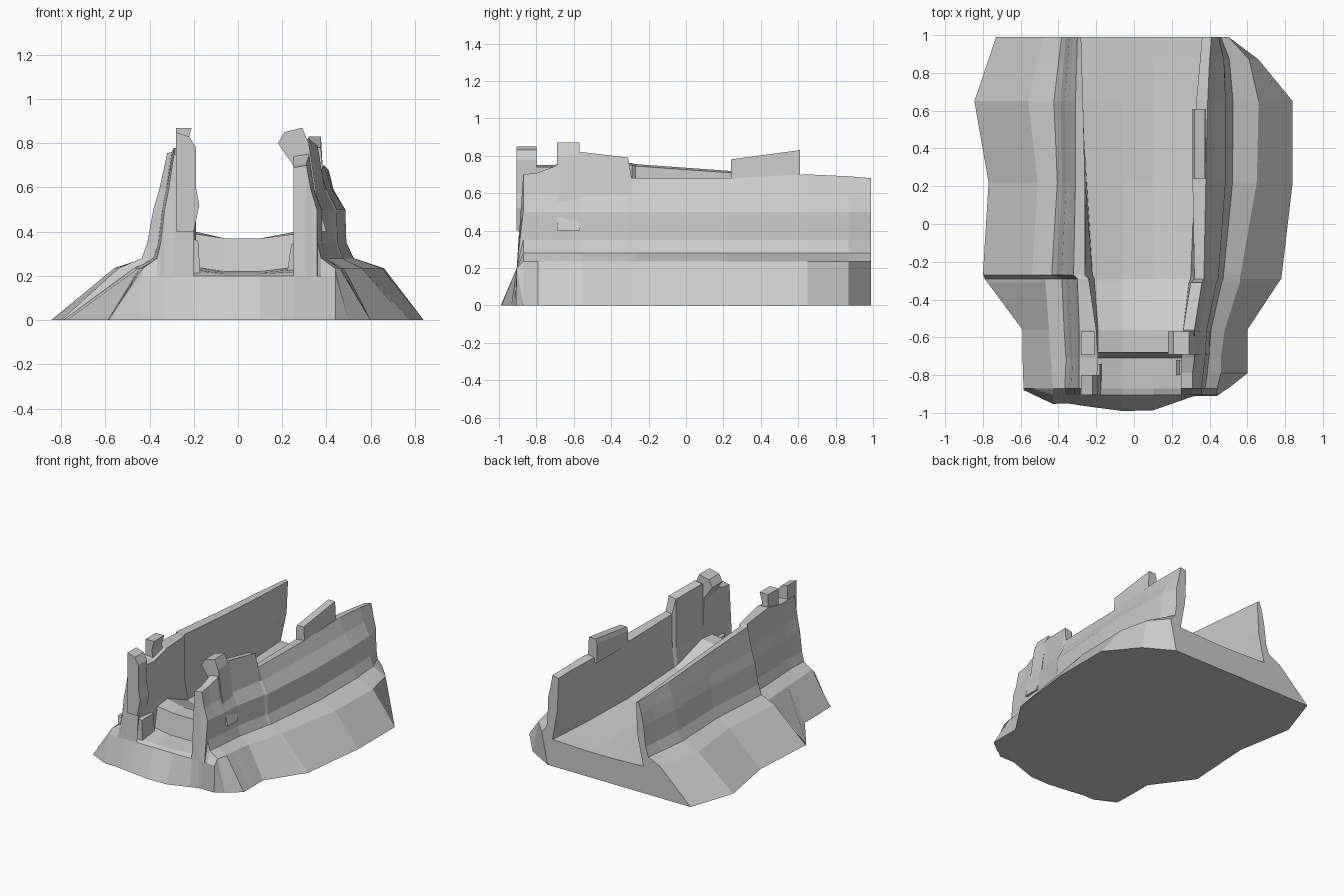
import bpy, bmesh

if "Cube" in bpy.data.objects:
    bpy.data.objects.remove(bpy.data.objects["Cube"])


def sample(table, y):
    """Interpolate a table of rows (y, values...) sorted from high to low."""
    if y >= table[0][0]:
        return table[0][1:]
    for a, b in zip(table, table[1:]):
        if y >= b[0]:
            t = (a[0] - y) / (a[0] - b[0])
            return [p + (q - p) * t for p, q in zip(a[1:], b[1:])]
    return table[-1][1:]


def finish(bm, name):
    bmesh.ops.recalc_face_normals(bm, faces=bm.faces)
    me = bpy.data.meshes.new(name)
    bm.to_mesh(me)
    bm.free()
    bpy.context.collection.objects.link(bpy.data.objects.new(name, me))


# Cliff walls: y, base x, ledge x, shoulder x, top outer x, top inner x, foot x, top z
LEFT = [
    (.99, -.73, -.48, -.36, -.30, -.28, -.34, .67),
    (.65, -.845, -.56, -.39, -.31, -.27, -.30, .69),
    (.22, -.77, -.51, -.38, -.31, -.26, -.25, .72),
    (-.27, -.80, -.54, -.41, -.32, -.26, -.22, .755),
    (-.29, -.79, -.47, -.36, -.30, -.24, -.21, .76),
    (-.56, -.59, -.45, -.35, -.29, -.20, -.19, .78),
    (-.71, -.59, -.44, -.34, -.29, -.19, -.19, .75),
    (-.87, -.585, -.43, -.35, -.29, -.20, -.22, .75),
]
RIGHT = [
    (.99, .45, .50, .45, .41, .36, .41, .68),
    (.87, .66, .61, .48, .40, .35, .39, .69),
    (.65, .84, .66, .49, .39, .33, .36, .70),
    (.22, .84, .65, .49, .38, .31, .32, .68),
    (-.29, .78, .56, .45, .37, .32, .30, .68),
    (-.31, .765, .56, .44, .36, .30, .29, .79),
    (-.56, .60, .48, .39, .32, .26, .26, .82),
    (-.71, .60, .46, .38, .32, .25, .26, .74),
    (-.79, .60, .46, .37, .31, .25, .26, .71),
    (-.87, .50, .44, .36, .31, .25, .27, .70),
]
# Valley floor: y, height at centre, height at the wall foot
FLOOR = [(.99, .19, .20), (.22, .20, .24), (-.29, .23, .28), (-.56, .37, .40),
         (-.68, .37, .39), (-.71, .22, .24), (-.87, .21, .22)]
# Ground outline of the front: x, y
FRONT = [(.60, -.79), (.44, -.91), (.32, -.91), (.09, -.99),
         (-.08, -.99), (-.35, -.95), (-.54, -.955), (-.59, -.87)]


def wall(table, y, foot_z, bulge):
    b, l, s, t, u, f, h = sample(table, y)
    return [(b, 0), (l, .235), (l + (s - l) * .8, .28), (s, .35),
            (s + (t - s) * bulge, .50), (s + (t - s) * .6, .59), (t, h),
            (u, h - .01), (f + (u - f) * .8, .42), (f, foot_z)]


def section(y):
    mid, foot = sample(FLOOR, y)
    left, right = wall(LEFT, y, foot, .3), wall(RIGHT, y, foot, .05)
    return left + [(-.06, mid), (.10, mid)] + right[::-1]


# Canyon body: lofted sections, a steep front and a sloped skirt
bm = bmesh.new()
rows = []
for y in sorted({r[0] for r in LEFT + RIGHT + FLOOR}, reverse=True):
    rows.append([bm.verts.new((x, y, z)) for x, z in section(y)])
last = section(-.87)
rows.append([bm.verts.new((x, -.86 if z == 0 else -.905, min(z, .20))) for x, z in last])
rows.append([bm.verts.new((x, sample(FRONT, x)[0], 0)) for x, z in last])
for a, b in zip(rows, rows[1:]):
    for i in range(len(a) - 1):
        bm.faces.new((a[i], a[i + 1], b[i + 1], b[i]))
bm.faces.new(rows[0])
bm.faces.new([r[0] for r in rows] + rows[-1][1:-1] + [r[-1] for r in reversed(rows)])
bmesh.ops.remove_doubles(bm, verts=bm.verts, dist=.001)
finish(bm, "canyon_body")


# Rock stacks standing on the walls: an x-z outline swept along y
def stack(name, outline, y0, y1, drop=0):
    bm = bmesh.new()
    top = max(z for x, z in outline)
    ends = [[bm.verts.new((x, y, z - (d if z > top - .06 else 0))) for x, z in outline]
            for y, d in ((y0, drop), (y1, 0))]
    n = len(outline)
    for e in ends:
        bm.faces.new(e)
    for i in range(n):
        j = (i + 1) % n
        bm.faces.new((ends[0][i], ends[0][j], ends[1][j], ends[1][i]))
    finish(bm, name)


stack("left_rear_stack", [(-.28, .70), (-.28, .87), (-.21, .87), (-.23, .80), (-.21, .70)], -.57, -.69)
stack("left_front_stack", [(-.28, .40), (-.28, .85), (-.22, .83), (-.19, .78), (-.19, .60), (-.175, .52), (-.20, .40)],
      -.80, -.905)
stack("right_front_stack", [(.26, .40), (.25, .70), (.18, .80), (.21, .85), (.29, .87), (.32, .80), (.36, .54),
                            (.40, .40)], -.57, -.69)
stack("right_back_stack", [(.31, .65), (.31, .80), (.32, .83), (.375, .83), (.385, .65)], .24, .61, .05)

# Small boulders at the foot of the front walls
stack("left_boulder", [(-.24, .18), (-.24, .38), (-.18, .36), (-.17, .20)], -.74, -.88)
stack("right_boulder", [(.22, .20), (.24, .34), (.29, .38), (.29, .20)], -.72, -.80)
